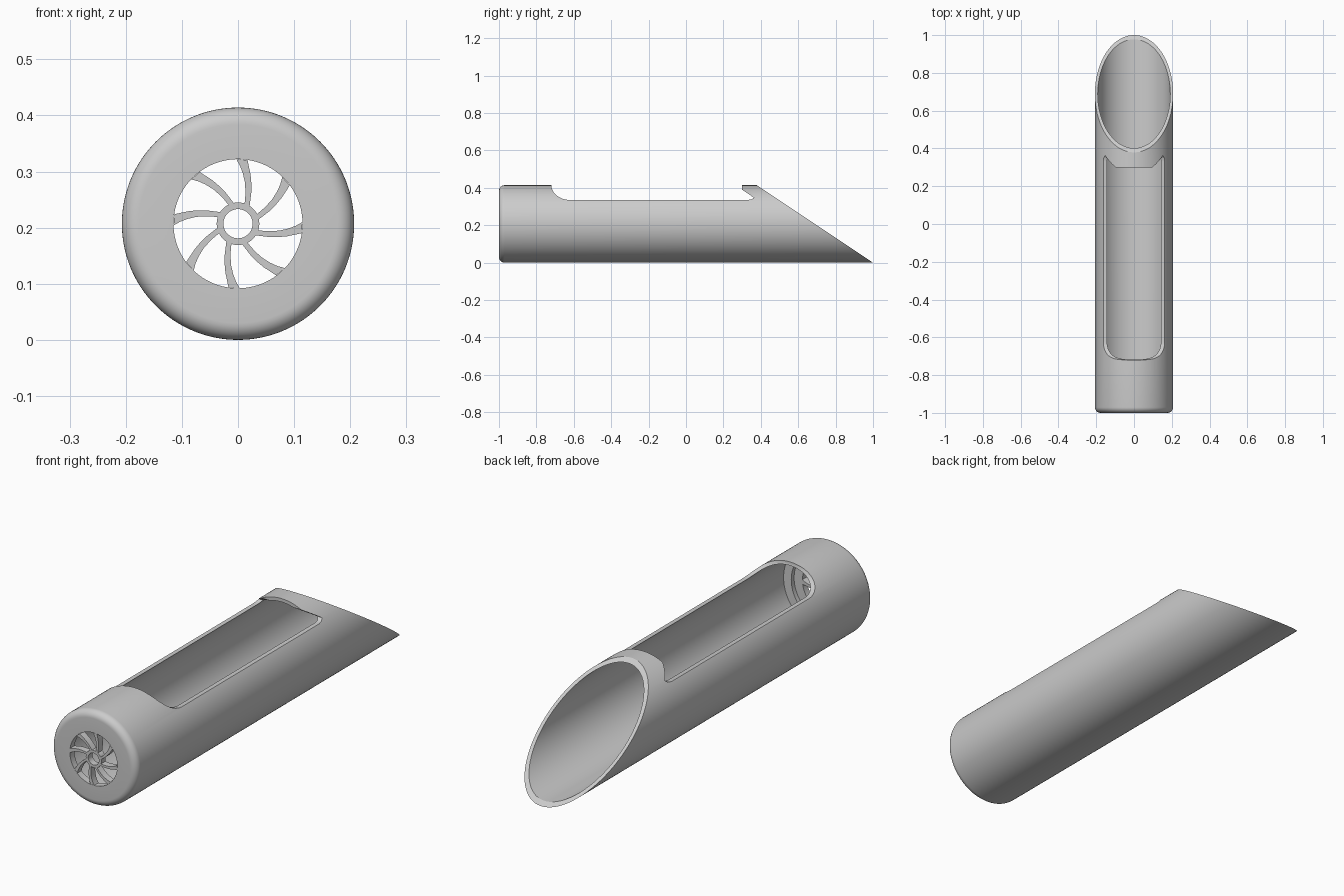
import bpy, bmesh, math
from mathutils import Vector

if "Cube" in bpy.data.objects:
    bpy.data.objects.remove(bpy.data.objects["Cube"])

R, WALL, SEG = 0.207, 0.015, 128
grey = bpy.data.materials.new("plain_grey")
grey.use_nodes = True
grey.diffuse_color = (0.6, 0.6, 0.6, 1)
grey.node_tree.nodes["Principled BSDF"].inputs["Base Color"].default_value = (0.6, 0.6, 0.6, 1)


def finish(name, bm):
    bmesh.ops.recalc_face_normals(bm, faces=bm.faces[:])
    mesh = bpy.data.meshes.new(name)
    bm.to_mesh(mesh)
    bm.free()
    mesh.materials.append(grey)
    obj = bpy.data.objects.new(name, mesh)
    bpy.context.collection.objects.link(obj)
    return obj


def lathe(name, profile, seg=SEG):
    """Spin a closed (radius, y) profile around the tube axis."""
    bm = bmesh.new()
    rings = []
    for k in range(seg):
        a = math.tau * k / seg
        rings.append([bm.verts.new((r * math.cos(a), y, R + r * math.sin(a))) for r, y in profile])
    n = len(profile)
    for k in range(seg):
        p, q = rings[k], rings[(k + 1) % seg]
        for i in range(n):
            j = (i + 1) % n
            bm.faces.new((p[i], p[j], q[j], q[i]))
    return finish(name, bm)


def prism(name, points, offset):
    """Extrude a flat outline along the offset."""
    bm = bmesh.new()
    a = [bm.verts.new(p) for p in points]
    b = [bm.verts.new(Vector(p) + Vector(offset)) for p in points]
    bm.faces.new(a)
    bm.faces.new(b[::-1])
    for i in range(len(a)):
        j = (i + 1) % len(a)
        bm.faces.new((a[i], b[i], b[j], a[j]))
    return finish(name, bm)


def smooth(obj):
    bpy.ops.object.select_all(action='DESELECT')
    obj.select_set(True)
    bpy.context.view_layer.objects.active = obj
    bpy.ops.object.shade_smooth_by_angle(angle=math.radians(30))


def cut(obj, outline):
    """Cut a (y, z) side outline straight through the object."""
    cutter = prism("cutter", [(-0.5, y, z) for y, z in outline], (1, 0, 0))
    cutter.hide_render = True
    mod = obj.modifiers.new("cut", 'BOOLEAN')
    mod.operation = 'DIFFERENCE'
    mod.solver = 'EXACT'
    mod.object = cutter
    bpy.context.view_layer.objects.active = obj
    bpy.ops.object.modifier_apply(modifier=mod.name)
    bpy.data.objects.remove(cutter)


# Tube body with rounded front rim, vent hole and inner shoulder
HOLE, FILLET = 0.115, 0.03
profile = [(HOLE, -1)]
for i in range(9):
    a = math.pi / 2 * i / 8
    profile.append((R - FILLET + FILLET * math.sin(a), -1 + FILLET - FILLET * math.cos(a)))
profile += [(R, 1.02), (R - WALL, 1.02), (R - WALL, -0.95), (0.155, -0.95),
            (0.155, -0.97), (HOLE, -0.97)]
tube = lathe("tube_body", profile)

# Slanted open end
cut(tube, [(0.25, 0.5), (1.12, -0.08), (1.2, 0.5)])

# Long top window with a curved front and an undercut lip at the back
slot = [(-0.72, 0.5)]
for i in range(13):
    a = math.pi / 2 * i / 12
    slot.append((-0.62 - 0.1 * math.cos(a), 0.415 - 0.08 * math.sin(a)))
slot += [(0.33, 0.335), (0.35, 0.338), (0.363, 0.347), (0.3, 0.39), (0.3, 0.5)]
cut(tube, slot)
smooth(tube)

# Vent hub ring
hub = lathe("vent_hub", [(0.026, -1), (0.038, -1), (0.038, -0.97), (0.026, -0.97)], 48)
smooth(hub)

# Eight swept vent blades: radius, sweep angle in degrees, half width
stations = [(0.037, -26, 0.005), (0.048, -21.5, 0.005), (0.06, -18, 0.0055),
            (0.075, -14, 0.006), (0.09, -10, 0.007), (0.103, -6.5, 0.008), (0.1148, -3.5, 0.010)]
for k in range(8):
    left, right = [], []
    for r, sweep, w in stations:
        for side, s in ((left, 1), (right, -1)):
            a = math.radians(90 + 45 * k + sweep) + s * w / r
            side.append((r * math.cos(a), -1, R + r * math.sin(a)))
    smooth(prism(f"vent_blade_{k + 1}", left + right[::-1], (0, 0.03, 0)))
